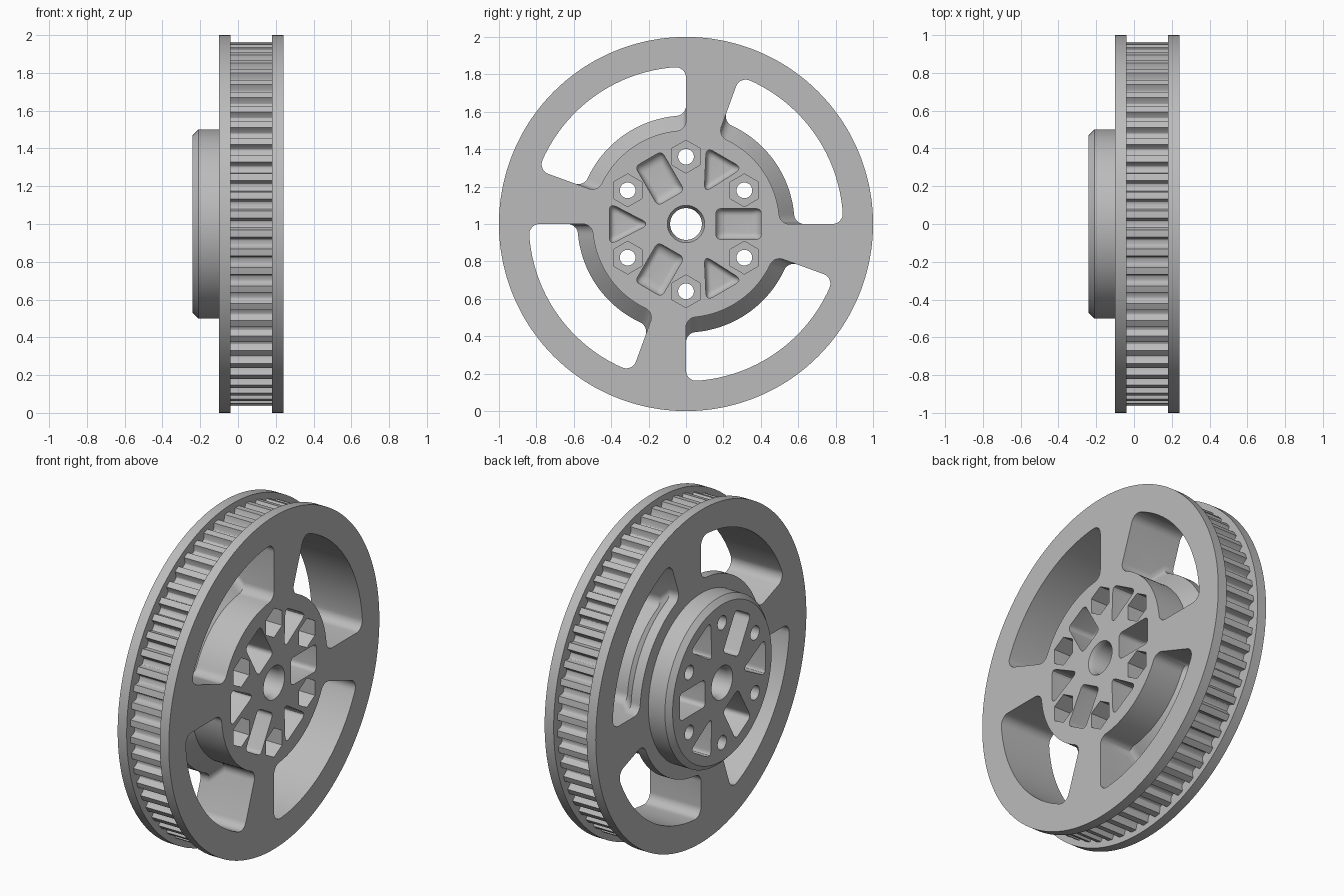
import bpy, bmesh
from math import sin, cos, asin, pi, radians, tau
from mathutils import Vector, Matrix

cube = bpy.data.objects.get("Cube")
if cube:
    bpy.data.objects.remove(cube, do_unlink=True)


def polar(r, a):
    return Vector((r * cos(a), r * sin(a)))


def circle(r, n):
    return [polar(r, tau * i / n) for i in range(n)]


def rotated(pts, a):
    m = Matrix.Rotation(a, 2)
    return [m @ p for p in pts]


def loft(bm, sections):
    """Skin (x, outline) sections along the axle and cap both ends."""
    rings = [[bm.verts.new((x, p.x, p.y + 1)) for p in pts] for x, pts in sections]
    n = len(rings[0])
    for a, b in zip(rings, rings[1:]):
        for i in range(n):
            j = (i + 1) % n
            bm.faces.new((a[i], a[j], b[j], b[i]))
    bm.faces.new(rings[0])
    bm.faces.new(rings[-1])


def make_object(name, bm):
    bmesh.ops.recalc_face_normals(bm, faces=bm.faces[:])
    mesh = bpy.data.meshes.new(name)
    bm.to_mesh(mesh)
    bm.free()
    obj = bpy.data.objects.new(name, mesh)
    bpy.context.collection.objects.link(obj)
    return obj


def rounded(points, size, steps=6):
    """Round the corners of a polygon."""
    pts = [Vector(p) for p in points]
    out = []
    for i, p in enumerate(pts):
        a = p + (pts[i - 1] - p).normalized() * size
        b = p + (pts[(i + 1) % len(pts)] - p).normalized() * size
        for k in range(steps + 1):
            t = k / steps
            out.append(a * (1 - t) ** 2 + p * 2 * t * (1 - t) + b * t * t)
    return out


def toothed(r, depth, count, n):
    """Rim outline with round-bottomed belt grooves."""
    out = []
    for i in range(n):
        a = tau * i / n
        phase = (a * count / tau + 0.5) % 1 - 0.5
        u = min(1, abs(phase) / 0.29)
        out.append(polar(r - depth * (1 - u ** 4) ** 0.5, a))
    return out


def window(ri, ro, span, f=0.055, steps=8):
    """Ring sector with filleted corners, starting at angle zero."""
    half = []
    for r, side in ((ri + f, pi), (ro - f, 0)):
        c = asin(f / r)
        start, end = (c - pi, -pi / 2) if side else (-pi / 2, c)
        for k in range(steps + 1):
            half.append(polar(r, c) + polar(f, start + (end - start) * k / steps))
    mirror = [Vector((p.x, -p.y)) for p in reversed(half)]
    far = rotated(mirror, span)

    def arc(r, f_r):
        c = asin(f / f_r)
        a, b = c, span - c
        return [polar(r, a + (b - a) * k / 32) for k in range(1, 32)]
    return half + arc(ro, ro - f) + far + arc(ri, ri + f)[::-1]


# Wheel body: chamfered hub, two flanges and the toothed belt track
N = 960
teeth = toothed(0.965, 0.04, 60, N)
bm = bmesh.new()
loft(bm, [(x, circle(r, N)) for x, r in
          ((-0.24, 0.47), (-0.21, 0.5), (-0.1, 0.5), (-0.1, 1), (-0.04, 1))]
     + [(-0.04, teeth), (0.18, teeth)]
     + [(0.18, circle(1, N)), (0.24, circle(1, N))])
wheel = make_object("toothed_wheel", bm)

bm = bmesh.new()
# Axle bore, chamfered at both ends
loft(bm, [(x, circle(r, 64)) for x, r in
          ((-0.26, 0.11), (-0.21, 0.085), (0.21, 0.085), (0.26, 0.11))])

# Spoke windows, flaring around the hub towards the back
for k in range(4):
    loft(bm, [(x, rotated(window(ri, 0.84, radians(70)), k * pi / 2))
              for x, ri in ((0.27, 0.5), (0.04, 0.5), (-0.04, 0.58), (-0.13, 0.58))])

# Bolt holes with hexagonal nut seats
hexagon = []
for i in range(36):
    a = tau * i / 36
    hexagon.append(polar(0.076 / cos(a % (pi / 3) - pi / 6), a + pi / 6))
hole = rotated(circle(0.042, 36), pi / 6)
for k in range(6):
    c = polar(0.36, pi / 6 + k * pi / 3)
    loft(bm, [(x, [p + c for p in pts]) for x, pts in
              ((0.27, hexagon), (0.1, hexagon), (0.1, hole), (-0.27, hole))])

# Lightening pockets on both faces, with rounded floors
block = rounded(((0.16, -0.082), (0.402, -0.082), (0.402, 0.082), (0.16, 0.082)), 0.03)
wedge = rounded(((0.195, 0), (0.41, -0.112), (0.41, 0.112)), 0.045)
for k in range(6):
    outline = rotated(wedge if k % 2 else block, k * pi / 3)
    mid = sum(outline, Vector((0, 0))) / len(outline)
    for side in (-1, 1):
        sections = [(side * 0.27, outline)]
        for i in range(7):
            t = i / 6 * pi / 2
            scale = 1 - 0.42 * (1 - cos(t))
            sections.append((side * (0.08 - 0.04 * sin(t)),
                             [mid + (p - mid) * scale for p in outline]))
        loft(bm, sections)
cutter = make_object("wheel_cutter", bm)
cutter.hide_render = True

# Cut the openings and keep the finished mesh
cut = wheel.modifiers.new("openings", "BOOLEAN")
cut.operation = "DIFFERENCE"
cut.solver = "EXACT"
cut.object = cutter
graph = bpy.context.evaluated_depsgraph_get()
wheel.data = bpy.data.meshes.new_from_object(wheel.evaluated_get(graph))
wheel.modifiers.clear()
bpy.data.objects.remove(cutter, do_unlink=True)

# Plain grey finish
grey = bpy.data.materials.new("plain_grey")
grey.use_nodes = True
colour = (0.5, 0.5, 0.5, 1)
grey.diffuse_color = colour
grey.node_tree.nodes["Principled BSDF"].inputs["Base Color"].default_value = colour
wheel.data.materials.clear()
wheel.data.materials.append(grey)

bpy.ops.object.select_all(action="DESELECT")
wheel.select_set(True)
bpy.context.view_layer.objects.active = wheel
bpy.ops.object.shade_smooth_by_angle(angle=radians(30))
